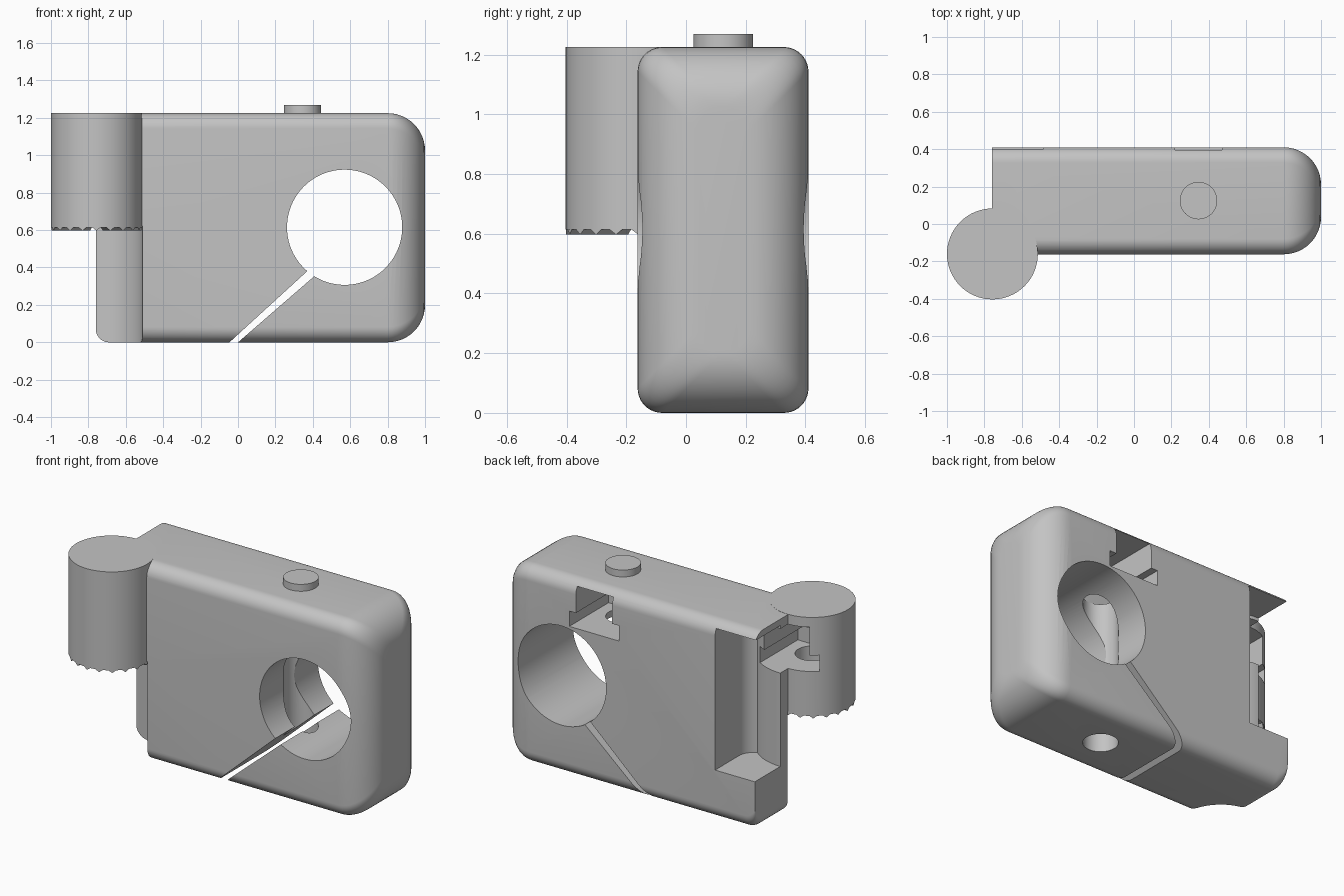
import bpy, bmesh, math
from mathutils import Vector

if "Cube" in bpy.data.objects:
    bpy.data.objects.remove(bpy.data.objects["Cube"], do_unlink=True)

grey = bpy.data.materials.new("plain_grey")
grey.use_nodes = True
grey.diffuse_color = (0.55, 0.55, 0.55, 1)
grey.node_tree.nodes["Principled BSDF"].inputs["Base Color"].default_value = (0.55, 0.55, 0.55, 1)


def rounded(corners, steps=10):
    """Outline from (u, v, radius) corners, each rounded by an arc."""
    out = []
    for i, (u, v, r) in enumerate(corners):
        p = Vector((u, v))
        if r == 0:
            out.append(p)
            continue
        a = (Vector(corners[i - 1][:2]) - p).normalized()
        b = (Vector(corners[(i + 1) % len(corners)][:2]) - p).normalized()
        centre = p + (a + b) * r          # right-angled corners
        for k in range(steps + 1):
            t = k / steps * math.pi / 2
            out.append(centre - b * r * math.cos(t) - a * r * math.sin(t))
    return out


def circle(u, v, r, n=64):
    return [Vector((u + r * math.cos(2 * math.pi * k / n),
                    v + r * math.sin(2 * math.pi * k / n))) for k in range(n)]


def rect(u0, u1, v0, v1):
    return [Vector(p) for p in ((u0, v0), (u1, v0), (u1, v1), (u0, v1))]


def skin(bm, rings):
    """Closed solid through a row of matching rings of points."""
    rows = [[bm.verts.new(p) for p in ring] for ring in rings]
    bm.faces.new(rows[0])
    bm.faces.new(rows[-1])
    n = len(rows[0])
    for low, high in zip(rows, rows[1:]):
        for i in range(n):
            j = (i + 1) % n
            bm.faces.new((low[i], low[j], high[j], high[i]))


def finish(name, bm):
    bmesh.ops.recalc_face_normals(bm, faces=bm.faces)
    mesh = bpy.data.meshes.new(name)
    bm.to_mesh(mesh)
    bm.free()
    mesh.materials.append(grey)
    ob = bpy.data.objects.new(name, mesh)
    bpy.context.collection.objects.link(ob)
    return ob


def prism(name, outline, axis, lo, hi):
    """Extrude a 2D outline along y or z."""
    bm = bmesh.new()
    skin(bm, [[(p[0], h, p[1]) if axis == "y" else (p[0], p[1], h) for p in outline]
              for h in (lo, hi)])
    return finish(name, bm)


def combine(ob, tool, operation="DIFFERENCE"):
    mod = ob.modifiers.new("cut", "BOOLEAN")
    mod.operation, mod.solver, mod.object = operation, "EXACT", tool
    dg = bpy.context.evaluated_depsgraph_get()
    mesh = bpy.data.meshes.new_from_object(ob.evaluated_get(dg))
    ob.modifiers.clear()
    ob.data = mesh
    bpy.data.objects.remove(tool, do_unlink=True)


LEFT, RIGHT, FRONT, BACK, TOP = -0.76, 1.0, -0.162, 0.41, 1.225
HX, HY, HR, HZ = -0.757, -0.16, 0.243, 0.614     # round head
BX, BY = 0.345, 0.125                            # clamp bolt


def section(x, inset, floor):
    y0, y1, z0, z1 = FRONT + inset, BACK - inset, inset + floor, TOP - inset
    r = 0.082
    return [(x, p[0], p[1]) for p in rounded([(y0, z0, r), (y1, z0, r), (y1, z1, r), (y0, z1, r)])]


# Clamp body: lofted along x, rounded off at the right end and lower left
arc = [k / 12 * math.pi / 2 for k in range(13)]
END, FOOT = 0.2, 0.07
rings = [section(LEFT + FOOT * (1 - math.sin(t)), 0, FOOT * (1 - math.cos(t))) for t in reversed(arc)]
rings += [section(RIGHT - END * (1 - math.sin(t)), END * (1 - math.cos(t)), 0) for t in arc]
bm = bmesh.new()
skin(bm, rings)
body = finish("clamp_body", bm)

# Main bore and clamp slit
combine(body, prism("bore", circle(0.57, 0.615, 0.308, 96), "y", -0.5, 0.6))
slit = [Vector(p) for p in ((-0.155, -0.1), (-0.115, -0.1), (0.45, 0.39), (0.43, 0.435))]
combine(body, prism("slit", slit, "y", -0.5, 0.6))

# Notch in the rear left corner, leaving a round wall behind the head
notch = prism("notch", rounded([(-0.9, 0.075, 0), (-0.487, 0.075, 0.1),
                                (-0.487, 0.5, 0), (-0.9, 0.5, 0)]), "z", 0.31, 1.185)
combine(notch, prism("round_wall", circle(HX, HY, 0.32), "z", 0.2, 1.3))
combine(body, notch)

# Round clearance under the head, then the head itself
combine(body, prism("clearance", circle(HX, HY, HR + 0.004), "z", -0.1, HZ + 0.008))
combine(body, prism("head", circle(HX, HY, HR), "z", HZ, TOP + 0.001), "UNION")

# Stepped nut slots and bolt holes
for x, y, low, step, high in ((BX, BY, 0.935, 1.03, 1.19), (HX, HY, 0.89, 0.99, 1.165)):
    combine(body, prism("wide_slot", rect(x - 0.17, x + 0.17, y - 0.1, 0.6), "z", low, step))
    combine(body, prism("narrow_slot", rect(x - 0.125, x + 0.125, y - 0.09, 0.62), "z", step - 0.01, high))
    combine(body, prism("bolt_hole", circle(x, y, 0.098, 48), "z", -0.1, low + 0.03))

# Button on top
button = prism("top_button", circle(BX, BY, 0.1, 48), "z", 1.2, 1.268)

# Radial teeth under the head
bm = bmesh.new()
count = 20
for k in range(count):
    a = 2 * math.pi * k / count
    out, side = Vector((math.cos(a), math.sin(a), 0)), Vector((-math.sin(a), math.cos(a), 0))
    ends = []
    for r, w in ((0.11, 0.012), (HR - 0.002, 0.026)):
        base = Vector((HX, HY, HZ + 0.003)) + out * r
        ends.append([base - side * w, base + side * w, base - Vector((0, 0, 0.02))])
    skin(bm, ends)
finish("head_teeth", bm)

# Smooth the rounded surfaces, keep hard edges
bpy.ops.object.select_all(action="DESELECT")
for ob in (body, button):
    ob.select_set(True)
bpy.context.view_layer.objects.active = body
bpy.ops.object.shade_smooth_by_angle(angle=math.radians(30))
